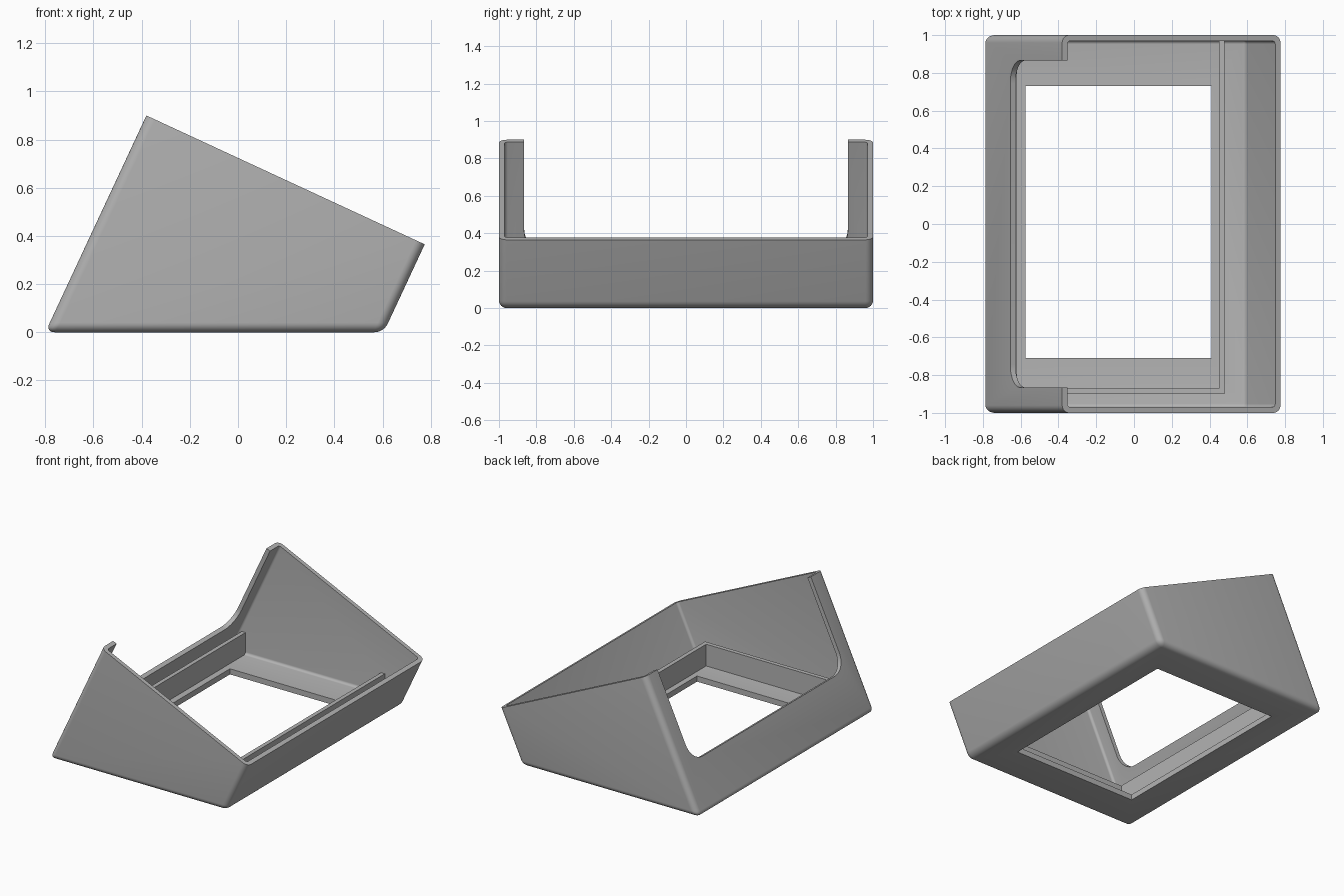
import bpy, bmesh, math
from mathutils import Vector

if "Cube" in bpy.data.objects:
    bpy.data.objects.remove(bpy.data.objects["Cube"], do_unlink=True)

grey = bpy.data.materials.new("plain grey")
grey.use_nodes = True
COLOUR = (0.45, 0.45, 0.45, 1)
grey.diffuse_color = COLOUR
grey.node_tree.nodes["Principled BSDF"].inputs["Base Color"].default_value = COLOUR

TILT = math.radians(25)
UP = Vector((math.sin(TILT), 0, math.cos(TILT)))    # up along the leaning walls
OUT = Vector((-math.cos(TILT), 0, math.sin(TILT)))  # out of the tall wall
FOOT = Vector((-0.80, 0, 0))
WALL, FLOOR = 0.03, 0.04


def prism(name, points, sweep, bevel=0):
    """Extrude a polygon along sweep, rounding all edges but the open side (last two points first)."""
    bm = bmesh.new()
    base = bm.faces.new([bm.verts.new(p) for p in points])
    top_verts = list(base.verts)[1:3]
    made = bmesh.ops.extrude_face_region(bm, geom=[base])["geom"]
    far = [v for v in made if isinstance(v, bmesh.types.BMVert)]
    bmesh.ops.translate(bm, verts=far, vec=sweep)
    bmesh.ops.recalc_face_normals(bm, faces=bm.faces)
    if bevel:
        top_co = [v.co.copy() for v in top_verts]
        rim = [v for v in bm.verts
               if any((v.co - c).length < 1e-4 or (v.co - c - sweep).length < 1e-4 for c in top_co)]
        edges = [e for e in bm.edges if not all(v in rim for v in e.verts)]
        bmesh.ops.bevel(bm, geom=edges, offset=bevel, segments=6, profile=0.5,
                        affect='EDGES', clamp_overlap=True)
    mesh = bpy.data.meshes.new(name)
    bm.to_mesh(mesh)
    bm.free()
    mesh.materials.append(grey)
    obj = bpy.data.objects.new(name, mesh)
    bpy.context.collection.objects.link(obj)
    return obj


def box(name, x0, x1, y0, y1, z0, z1):
    corners = [(x0, y0, z0), (x1, y0, z0), (x1, y1, z0), (x0, y1, z0)]
    return prism(name, corners, Vector((0, 0, z1 - z0)))


def activate(obj):
    bpy.ops.object.select_all(action='DESELECT')
    obj.select_set(True)
    bpy.context.view_layer.objects.active = obj


def cut(obj, cutter):
    cutter.hide_render = True
    activate(obj)
    mod = obj.modifiers.new("cut", 'BOOLEAN')
    mod.operation, mod.solver, mod.object = 'DIFFERENCE', 'EXACT', cutter
    bpy.ops.object.modifier_apply(modifier=mod.name)
    bpy.data.objects.remove(cutter, do_unlink=True)


def section(left, right, z, left_top, right_top, y):
    """Side outline whose two leaning walls pass through left and right on the ground."""
    pts = []
    for x, height in ((left, z), (left, left_top), (right, right_top), (right, z)):
        pts.append(Vector((x, y, 0)) + UP * (height / UP.z))
    return pts


# Wedge-shaped shell, open on its sloping top
shell = prism("shell", section(-0.80, 0.605, 0, 0.90, 0.365, -1), Vector((0, 2, 0)), 0.04)
inset = WALL / math.cos(TILT)
hollow = prism("hollow_cutter",
               section(-0.80 + inset, 0.605 - inset, FLOOR, 1.2, 0.7, -1 + WALL),
               Vector((0, 2 - 2 * WALL, 0)), 0.018)
cut(shell, hollow)

# Opening in the floor
cut(shell, box("floor_cutter", -0.575, 0.41, -0.71, 0.73, -0.1, 0.1))

# Round-cornered notch in the tall wall
HALF, LOW, RADIUS = 0.865, 0.343, 0.12
outline = [(HALF, 1.2), (-HALF, 1.2)]
for side, start in ((-1, math.pi), (1, 1.5 * math.pi)):
    for i in range(11):
        a = start + i / 10 * math.pi / 2
        outline.append((side * (HALF - RADIUS) + RADIUS * math.cos(a),
                        LOW + RADIUS + RADIUS * math.sin(a)))
notch = prism("notch_cutter",
              [FOOT + Vector((0, y, 0)) + UP * u - OUT * 0.08 for y, u in outline], OUT * 0.16)
cut(shell, notch)

activate(shell)
bpy.ops.object.shade_smooth_by_angle(angle=math.radians(30))

# Thin upright ribs around three sides of the floor opening
RIB_TOP = 0.195
box("tall_wall_rib", -0.65, -0.62, -0.90, 0.98, FLOOR - 0.01, RIB_TOP)
box("low_wall_rib", 0.45, 0.48, -0.90, 0.98, FLOOR - 0.01, RIB_TOP)
box("front_rib", -0.62, 0.45, -0.90, -0.87, FLOOR - 0.01, RIB_TOP)
